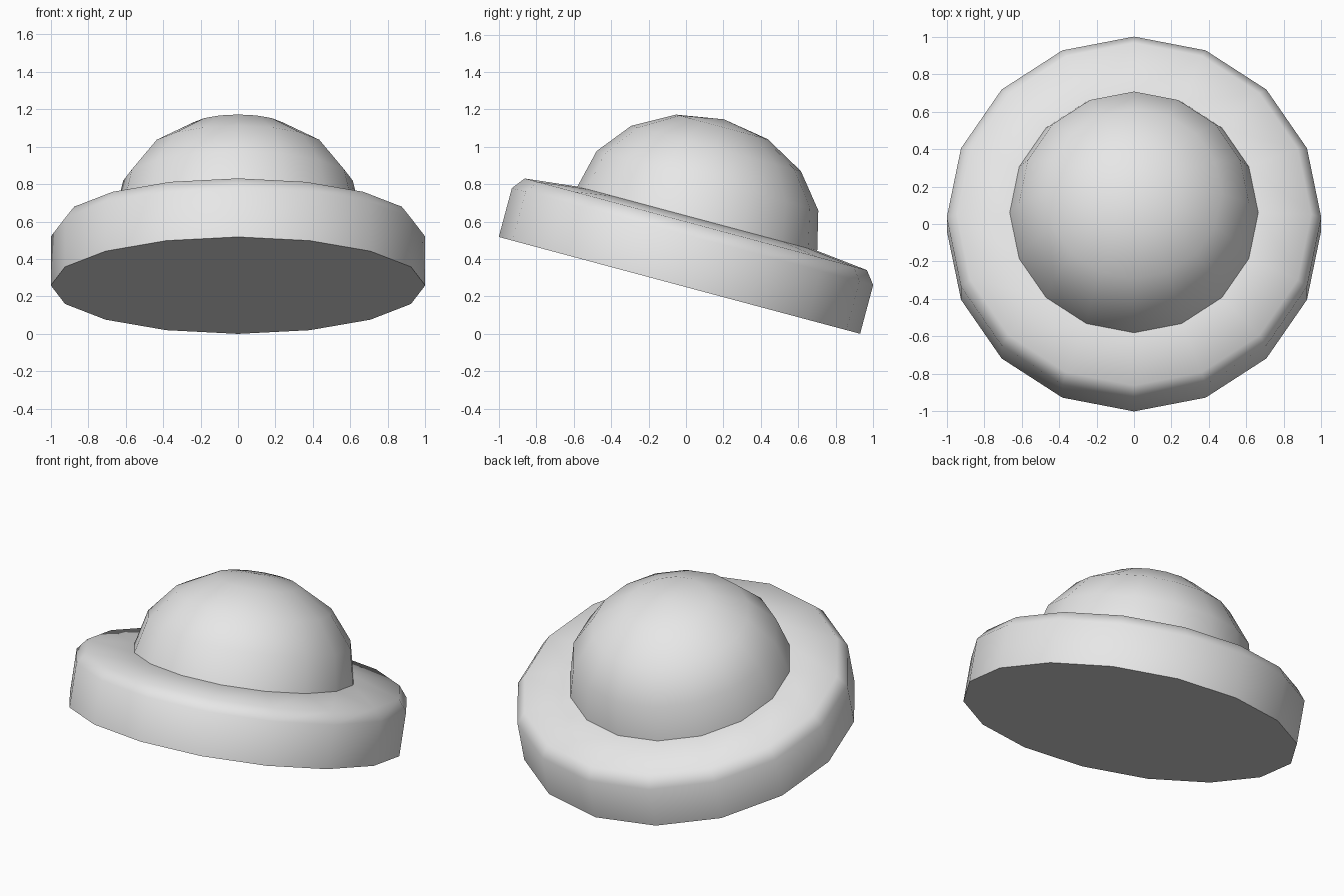
import bpy, bmesh, math
from mathutils import Matrix

SIDES = 16
TILT = Matrix.Translation((0, -0.035, 0.259)) @ Matrix.Rotation(math.radians(-15), 4, 'X')

cube = bpy.data.objects.get("Cube")
if cube:
    bpy.data.objects.remove(cube, do_unlink=True)

grey = bpy.data.materials.new("light_grey")
grey.use_nodes = True
grey.diffuse_color = (0.8, 0.8, 0.8, 1)
grey.node_tree.nodes["Principled BSDF"].inputs["Base Color"].default_value = (0.8, 0.8, 0.8, 1)


def lathe(name, profile):
    """Turn a (radius, height) profile around the tilted axis."""
    bm = bmesh.new()
    verts = [bm.verts.new((r, 0, h)) for r, h in profile]
    edges = [bm.edges.new(pair) for pair in zip(verts, verts[1:])]
    bmesh.ops.spin(bm, geom=verts + edges, cent=(0, 0, 0), axis=(0, 0, 1),
                   angle=math.tau, steps=SIDES, use_duplicate=False)
    bmesh.ops.remove_doubles(bm, verts=bm.verts, dist=0.0005)
    # Close an open underside with a single flat face
    rim = [e for e in bm.edges if e.is_boundary]
    if rim:
        bmesh.ops.contextual_create(bm, geom=rim)
    bmesh.ops.recalc_face_normals(bm, faces=bm.faces)
    mesh = bpy.data.meshes.new(name)
    bm.to_mesh(mesh)
    bm.free()
    mesh.materials.append(grey)
    obj = bpy.data.objects.new(name, mesh)
    obj.matrix_world = TILT
    bpy.context.collection.objects.link(obj)
    bpy.ops.object.select_all(action='DESELECT')
    obj.select_set(True)
    bpy.context.view_layer.objects.active = obj
    bpy.ops.object.shade_smooth_by_angle(angle=math.radians(60))
    return obj


# Disc with a bevelled upper rim and a slightly raised top
lathe("base_disc", [(1, 0), (1, 0.27), (0.947, 0.338), (0.664, 0.369), (0, 0.369)])

# Flattened half-sphere on the disc
steps = SIDES // 4
arc = [math.pi / 2 * i / steps for i in range(steps + 1)]
lathe("dome", [(0.664 * math.cos(a), 0.368 + 0.551 * math.sin(a)) for a in arc])
